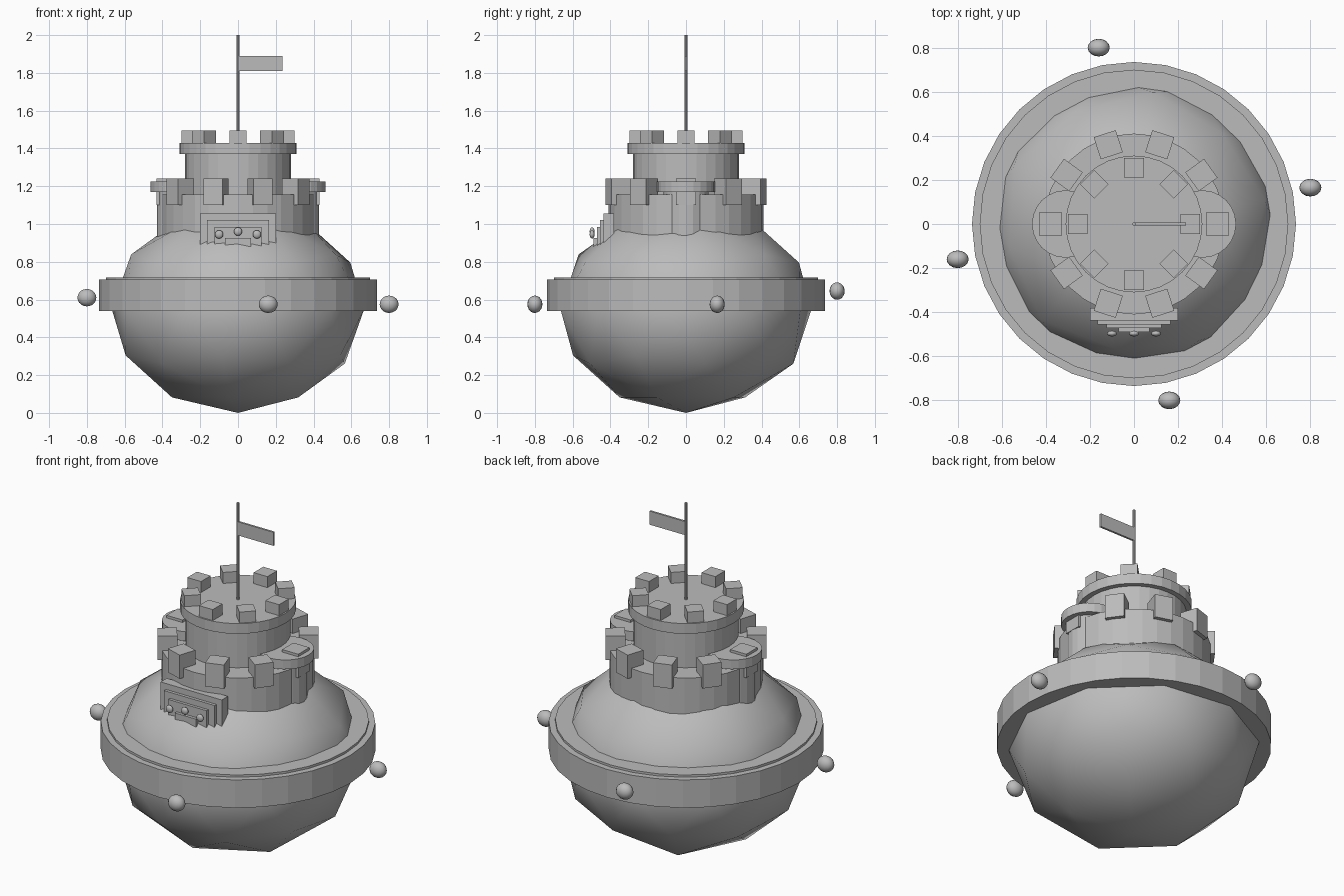
import bpy, math
from mathutils import Matrix

if "Cube" in bpy.data.objects:
    bpy.data.objects.remove(bpy.data.objects["Cube"])

grey = bpy.data.materials.new("stone_grey")
grey.diffuse_color = (0.5, 0.5, 0.5, 1)
grey.use_nodes = True
grey.node_tree.nodes["Principled BSDF"].inputs["Base Color"].default_value = grey.diffuse_color


def finish(name, smooth=None):
    ob = bpy.context.object
    ob.name = name
    ob.data.materials.clear()
    ob.data.materials.append(grey)
    bpy.ops.object.transform_apply(location=False, rotation=False, scale=True)
    if smooth == "all":
        bpy.ops.object.shade_smooth()
    return ob


def cyl(name, r, z0, z1, x=0, y=0, n=32):
    bpy.ops.mesh.primitive_cylinder_add(vertices=n, radius=r, depth=z1 - z0,
                                        location=(x, y, (z0 + z1) / 2))
    return finish(name)


def box(name, x, y, z, rot=0):
    # x, y, z are (low, high) pairs
    bpy.ops.mesh.primitive_cube_add(size=1, location=[sum(p) / 2 for p in (x, y, z)],
                                    rotation=(0, 0, rot))
    bpy.context.object.scale = [p[1] - p[0] for p in (x, y, z)]
    return finish(name)


def ball(name, loc, scale):
    bpy.ops.mesh.primitive_uv_sphere_add(segments=16, ring_count=10, radius=1, location=loc)
    bpy.context.object.scale = scale
    return finish(name, "all")


def merlons(name, count, r, size, z0, z1):
    for i in range(count):
        a = 2 * math.pi * i / count
        x, y, h = r * math.cos(a), r * math.sin(a), size / 2
        box(f"{name}_{i + 1}", (x - h, x + h), (y - h, y + h), (z0, z1), a)


# Rounded coarse body
bpy.ops.mesh.primitive_ico_sphere_add(subdivisions=2, radius=1, location=(0, 0, 0.55))
body = bpy.context.object
body.data.transform(Matrix.Rotation(math.radians(10), 4, 'Z'))
body.scale = (0.675, 0.675, 0.55)
finish("body", "all")

# Belt around the body with a thin raised lip
cyl("belt", 0.735, 0.54, 0.705)
cyl("belt_lip", 0.70, 0.70, 0.718)

# Floating balls around the belt
for i, p in enumerate([(0.16, -0.80, 0.575), (0.80, 0.165, 0.575),
                       (-0.16, 0.80, 0.645), (-0.80, -0.16, 0.61)]):
    ball(f"orbit_ball_{i + 1}", p, (0.05, 0.04, 0.046))

# Lower tower with battlements
cyl("lower_tower", 0.41, 0.80, 1.155)
merlons("lower_merlon", 10, 0.378, 0.105, 1.10, 1.24)

# Side turrets
for side, s in (("right", 1), ("left", -1)):
    cyl(f"{side}_turret", 0.12, 0.80, 1.17, x=0.31 * s, n=20)
    cyl(f"{side}_turret_cap", 0.153, 1.17, 1.225, x=0.31 * s, n=24)

# Upper tower, cap and battlements
cyl("upper_tower", 0.28, 1.10, 1.37)
cyl("upper_tower_cap", 0.31, 1.37, 1.43)
merlons("upper_merlon", 8, 0.255, 0.09, 1.42, 1.495)

# Flag and pole
cyl("flag_pole", 0.008, 1.42, 2.0, n=10)
box("flag", (0, 0.235), (-0.006, 0.006), (1.81, 1.89))

# Stepped gate on the front
for i, (w, y, z0, z1) in enumerate([(0.20, -0.437, 0.88, 1.055), (0.165, -0.455, 0.88, 1.02),
                                    (0.125, -0.472, 0.88, 0.985), (0.07, -0.49, 0.88, 0.927)]):
    box(f"gate_step_{i + 1}", (-w, w), (y, -0.38), (z0, z1))
for i, (x, z) in enumerate([(-0.1, 0.945), (0, 0.96), (0.1, 0.945)]):
    ball(f"gate_ball_{i + 1}", (x, -0.497, z), (0.022, 0.013, 0.022))
